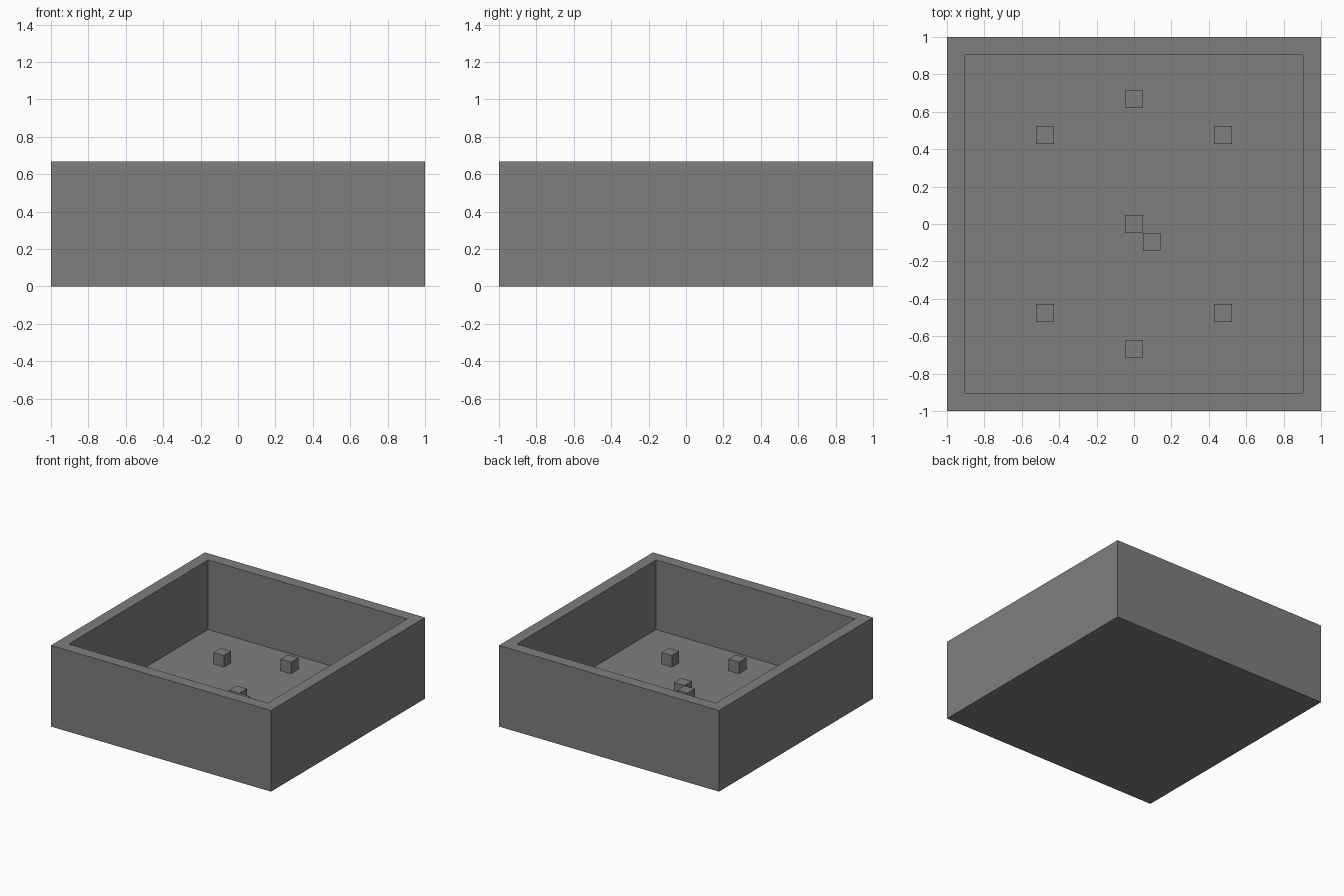
import bpy
import bmesh
from mathutils import Matrix

cube = bpy.data.objects.get("Cube")
if cube:
    bpy.data.objects.remove(cube, do_unlink=True)

UNIT = 2 / 21            # one block; the tray is 21 x 21 x 7 blocks
HEIGHT = 7 * UNIT

grey = bpy.data.materials.new("mid_grey")
grey.use_nodes = True
grey.diffuse_color = (0.21, 0.21, 0.21, 1)
grey.node_tree.nodes["Principled BSDF"].inputs["Base Color"].default_value = grey.diffuse_color


def add_box(name, size, centre, shape=None):
    bm = bmesh.new()
    bmesh.ops.create_cube(bm, size=1, matrix=Matrix.Diagonal((*size, 1)))
    if shape:
        shape(bm)
    mesh = bpy.data.meshes.new(name)
    bm.to_mesh(mesh)
    bm.free()
    mesh.materials.append(grey)
    obj = bpy.data.objects.new(name, mesh)
    obj.location = centre
    bpy.context.collection.objects.link(obj)
    return obj


def hollow(bm):
    # Inset the top by the wall thickness and sink it to the floor
    bm.normal_update()
    top = max(bm.faces, key=lambda f: f.calc_center_median().z)
    bmesh.ops.inset_region(bm, faces=[top], thickness=UNIT, use_even_offset=True)
    inner = bmesh.ops.extrude_face_region(bm, geom=[top])["geom"]
    verts = [v for v in inner if isinstance(v, bmesh.types.BMVert)]
    bmesh.ops.translate(bm, verts=verts, vec=(0, 0, UNIT - HEIGHT))
    if top.is_valid:
        bmesh.ops.delete(bm, geom=[top], context="FACES_ONLY")
    bmesh.ops.recalc_face_normals(bm, faces=bm.faces)


# Open tray
add_box("tray", (2, 2, HEIGHT), (0, 0, HEIGHT / 2), hollow)

# Small blocks standing on the tray floor
blocks = {
    "centre_block": (0, 0),
    "offset_block": (1, -1),
    "back_block": (0, 7),
    "front_block": (0, -7),
}
for side, sx in (("left", 1), ("right", -1)):
    for end, sy in (("back", 1), ("front", -1)):
        blocks[f"{end}_{side}_block"] = (5 * sx, 5 * sy)

for name, (x, y) in blocks.items():
    add_box(name, (UNIT, UNIT, UNIT), (x * UNIT, y * UNIT, 1.5 * UNIT))
